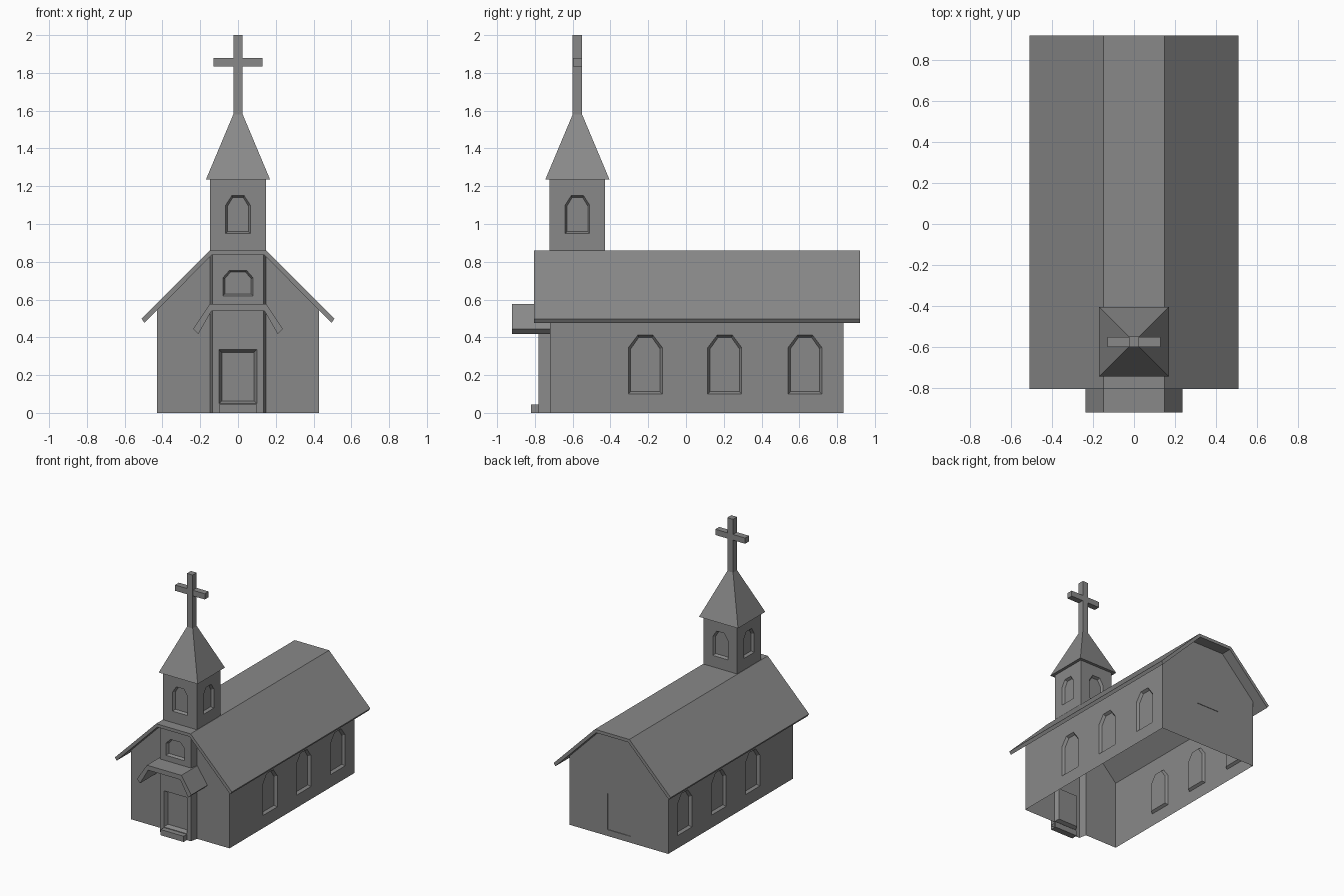
import bpy, bmesh
from math import pi
from mathutils import Matrix, Vector

if "Cube" in bpy.data.objects:
    bpy.data.objects.remove(bpy.data.objects["Cube"])

GREY = (0.25, 0.25, 0.25, 1.0)
mat = bpy.data.materials.new("stone grey")
mat.use_nodes = True
mat.diffuse_color = GREY
mat.node_tree.nodes["Principled BSDF"].inputs["Base Color"].default_value = GREY


def loft(name, rings):
    """Closed solid skinned through matching rings of points."""
    bm = bmesh.new()
    loops = [[bm.verts.new(p) for p in ring] for ring in rings]
    for a, b in zip(loops, loops[1:]):
        for i in range(len(a)):
            j = (i + 1) % len(a)
            bm.faces.new((a[i], a[j], b[j], b[i]))
    bm.faces.new(loops[0][::-1])
    bm.faces.new(loops[-1])
    bmesh.ops.recalc_face_normals(bm, faces=bm.faces)
    mesh = bpy.data.meshes.new(name)
    bm.to_mesh(mesh)
    bm.free()
    mesh.materials.append(mat)
    obj = bpy.data.objects.new(name, mesh)
    bpy.context.collection.objects.link(obj)
    return obj


def mirrored(half):
    """Complete a right-hand outline with its left-hand mirror."""
    return half + [(-x, z) for x, z in reversed(half)]


def prism(name, profile, y0, y1):
    return loft(name, [[(x, y, z) for x, z in profile] for y in (y0, y1)])


def square(half, z, y=0.0):
    return [(sx * half, y + sy * half, z) for sx, sy in ((-1, -1), (1, -1), (1, 1), (-1, 1))]


def box(name, x, y0, y1, z0, z1):
    return prism(name, mirrored([(x, z0), (x, z1)]), y0, y1)


def recess(half, place, angle, depth, taper):
    """Tapered cutter for a window or door, facing -y before rotation."""
    outline = mirrored(half)
    w = max(x for x, z in half)
    z0, z1 = half[0][1], half[-1][1]
    mid, h = (z0 + z1) / 2, (z1 - z0) / 2

    def ring(y, t):
        return [(x * (1 - t / w), y, mid + (z - mid) * (1 - t / h)) for x, z in outline]

    cutter = loft("recess_cutter", [ring(-0.01, 0), ring(0, 0), ring(depth, taper)])
    cutter.data.transform(Matrix.Translation(Vector(place)) @ Matrix.Rotation(angle, 4, "Z"))
    cutter.hide_render = True
    return cutter


def combine(obj, others, operation):
    """Bake booleans into the object and remove the helpers."""
    for other in others:
        mod = obj.modifiers.new("cut", "BOOLEAN")
        mod.operation, mod.object, mod.solver = operation, other, "EXACT"
    bpy.context.view_layer.update()
    graph = bpy.context.evaluated_depsgraph_get()
    baked = bpy.data.meshes.new_from_object(obj.evaluated_get(graph))
    obj.modifiers.clear()
    obj.data = baked
    for other in others:
        bpy.data.objects.remove(other)


def open_faces(obj, rule):
    bm = bmesh.new()
    bm.from_mesh(obj.data)
    bm.normal_update()
    doomed = [f for f in bm.faces if rule(f.normal, f.calc_center_median())]
    bmesh.ops.delete(bm, geom=doomed, context="FACES")
    bm.to_mesh(obj.data)
    bm.free()


# Nave walls with the projecting entrance bay
walls = prism("nave_walls", mirrored([(0.43, 0), (0.43, 0.545), (0.14, 0.835)]), -0.72, 0.835)
bay = loft("entrance_bay", [[(x, y, z) for x, z in mirrored([(w, 0), (w, 0.835)])]
                            for y, w in ((-0.78, 0.135), (-0.72, 0.147), (-0.65, 0.147))])
combine(walls, [bay], "UNION")

# Side windows, doors and the small window above the entrance
side_window = [(0.09, 0.1), (0.09, 0.345), (0.04, 0.412)]
door = [(0.1, 0.05), (0.1, 0.335)]
cutters = [recess(side_window, (s * 0.43, y, 0), s * pi / 2, 0.02, 0.012)
           for s in (-1, 1) for y in (-0.215, 0.205, 0.63)]
cutters.append(recess(door, (0, -0.78, 0), 0, 0.03, 0.014))
cutters.append(recess([(0.08, 0.62), (0.08, 0.715), (0.045, 0.755)], (0, -0.78, 0), 0, 0.02, 0.01))
cutters.append(recess(door, (0, 0.835, 0), pi, 0.003, 0.001))
combine(walls, cutters, "DIFFERENCE")

# The shell has no floor, and its top is closed by the roof
open_faces(walls, lambda n, c: (n.z < -0.9 and c.z < 0.001) or (n.z > 0.5 and c.z > 0.65))

# Main roof and entrance canopy
prism("main_roof", mirrored([(0.14, 0.835), (0.495, 0.476), (0.51, 0.498), (0.15, 0.86)]), -0.805, 0.92)
prism("entrance_canopy", mirrored([(0.14, 0.54), (0.21, 0.418), (0.237, 0.445), (0.15, 0.577)]), -0.92, -0.72)
box("door_step", 0.1, -0.82, -0.77, 0, 0.045)

# Bell tower with an arched window on each side
TOWER_Y = -0.575
tower = loft("bell_tower", [square(0.147, 0.85, TOWER_Y), square(0.147, 1.24, TOWER_Y)])
arch = [(0.065, 0.95), (0.065, 1.1), (0.033, 1.15)]
combine(tower, [recess(arch, Matrix.Rotation(a, 3, "Z") @ Vector((0, -0.147, 0)) + Vector((0, TOWER_Y, 0)),
                       a, 0.02, 0.01)
                for a in (0, pi / 2, pi, -pi / 2)], "DIFFERENCE")

# Spire and cross
loft("spire", [square(0.17, 1.235, TOWER_Y), square(0.025, 1.58, TOWER_Y)])
box("cross_post", 0.025, TOWER_Y - 0.025, TOWER_Y + 0.025, 1.57, 2.0)
box("cross_arm", 0.13, TOWER_Y - 0.024, TOWER_Y + 0.024, 1.835, 1.88)
